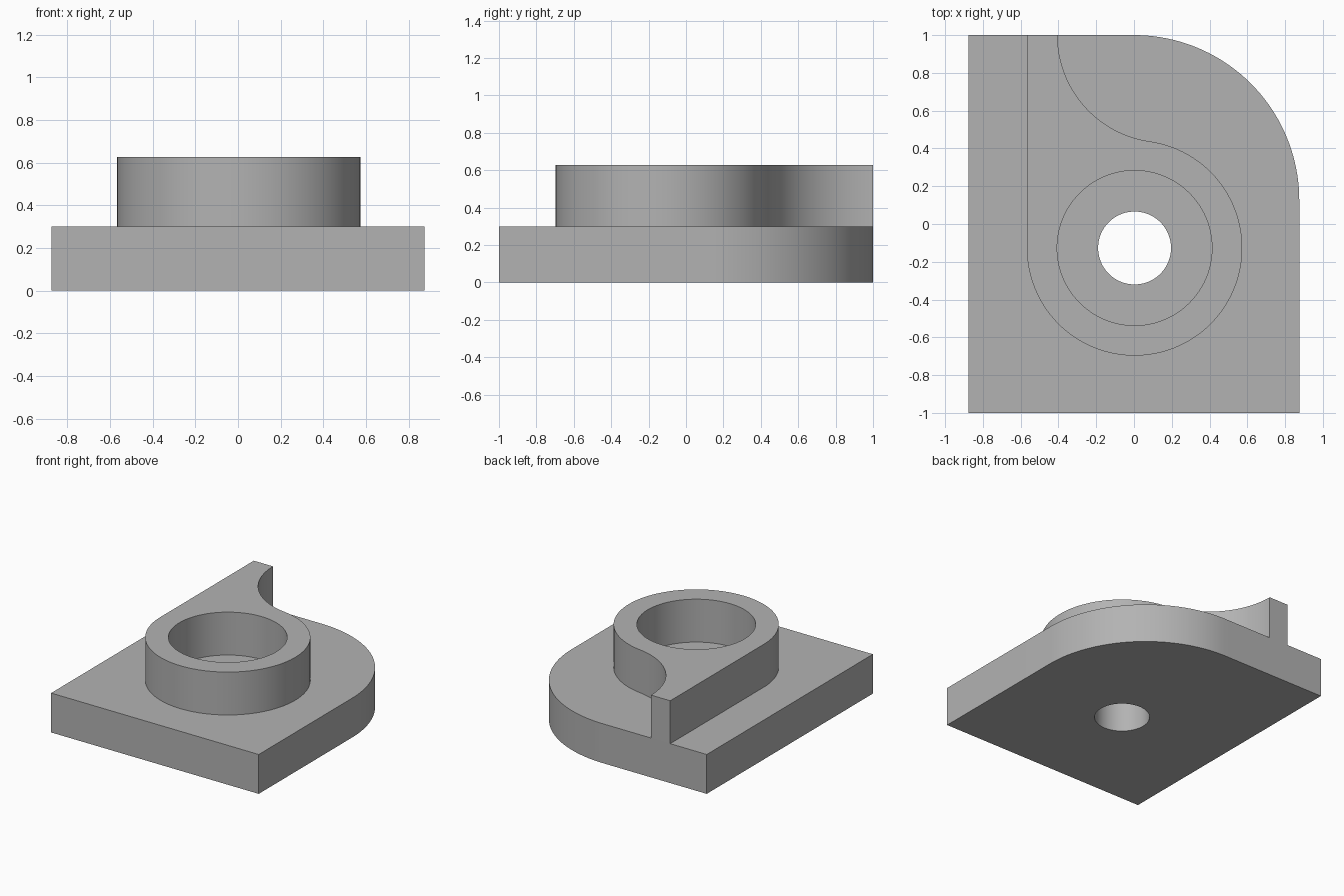
import bpy
import bmesh
from math import cos, sin, atan2, pi, radians, hypot

cube = bpy.data.objects.get("Cube")
if cube:
    bpy.data.objects.remove(cube, do_unlink=True)

# Single plain grey
grey = bpy.data.materials.new("plain_grey")
grey.use_nodes = True
colour = (0.45, 0.45, 0.45, 1)
grey.diffuse_color = colour
grey.node_tree.nodes["Principled BSDF"].inputs["Base Color"].default_value = colour


def arc(centre, radius, start, end, steps):
    """Points along an arc, both ends included."""
    angles = [start + (end - start) * i / steps for i in range(steps + 1)]
    return [(centre[0] + radius * cos(a), centre[1] + radius * sin(a)) for a in angles]


def circle(centre, radius, steps=96):
    return arc(centre, radius, 0, 2 * pi, steps)[:-1]


def prism(name, outlines, z0, z1):
    """Solid from an outer outline plus hole outlines, raised from z0 to z1."""
    bm = bmesh.new()
    rims = {z0: [], z1: []}
    for points in outlines:
        n = len(points)
        low, high = [[bm.verts.new((x, y, z)) for x, y in points] for z in (z0, z1)]
        for i in range(n):
            j = (i + 1) % n
            bm.faces.new((low[i], low[j], high[j], high[i]))
            rims[z0].append(bm.edges.get((low[i], low[j])))
            rims[z1].append(bm.edges.get((high[i], high[j])))
    for edges in rims.values():
        bmesh.ops.triangle_fill(bm, edges=edges, use_beauty=True)
    bmesh.ops.recalc_face_normals(bm, faces=bm.faces[:])
    mesh = bpy.data.meshes.new(name)
    bm.to_mesh(mesh)
    bm.free()
    mesh.materials.append(grey)
    obj = bpy.data.objects.new(name, mesh)
    bpy.context.collection.objects.link(obj)
    bpy.ops.object.select_all(action="DESELECT")
    obj.select_set(True)
    bpy.context.view_layer.objects.active = obj
    bpy.ops.object.shade_smooth_by_angle(angle=radians(30))
    return obj


half_width, half_depth = 0.875, 1.0
plate_top, boss_top = 0.30, 0.627
centre = (0.003, -0.127)
boss_radius, bore_radius, hole_radius = 0.57, 0.41, 0.193

# Base plate with one large rounded corner and a through hole
corner = arc((0, half_depth - half_width), half_width, 0, pi / 2, 40)
plate = [(-half_width, half_depth), (-half_width, -half_depth), (half_width, -half_depth)] + corner
prism("base_plate", [plate, circle(centre, hole_radius)], 0, plate_top)

# Concave blend: meets the back edge square on and is tangent to the boss
web_x = -0.405
a, b = centre[0] - web_x, half_depth - centre[1]
blend_radius = (a * a + b * b - boss_radius ** 2) / (2 * (a + boss_radius))
blend = (web_x + blend_radius, half_depth)
tangent = atan2(blend[1] - centre[1], blend[0] - centre[0])

# Raised boss whose wall runs on to the back edge as a web
boss = arc(centre, boss_radius, -pi, tangent, 96)
boss += arc(blend, blend_radius, tangent - pi, -pi, 32)[1:]
boss.append((centre[0] - boss_radius, half_depth))
prism("boss_and_web", [boss, circle(centre, bore_radius)], plate_top, boss_top)
